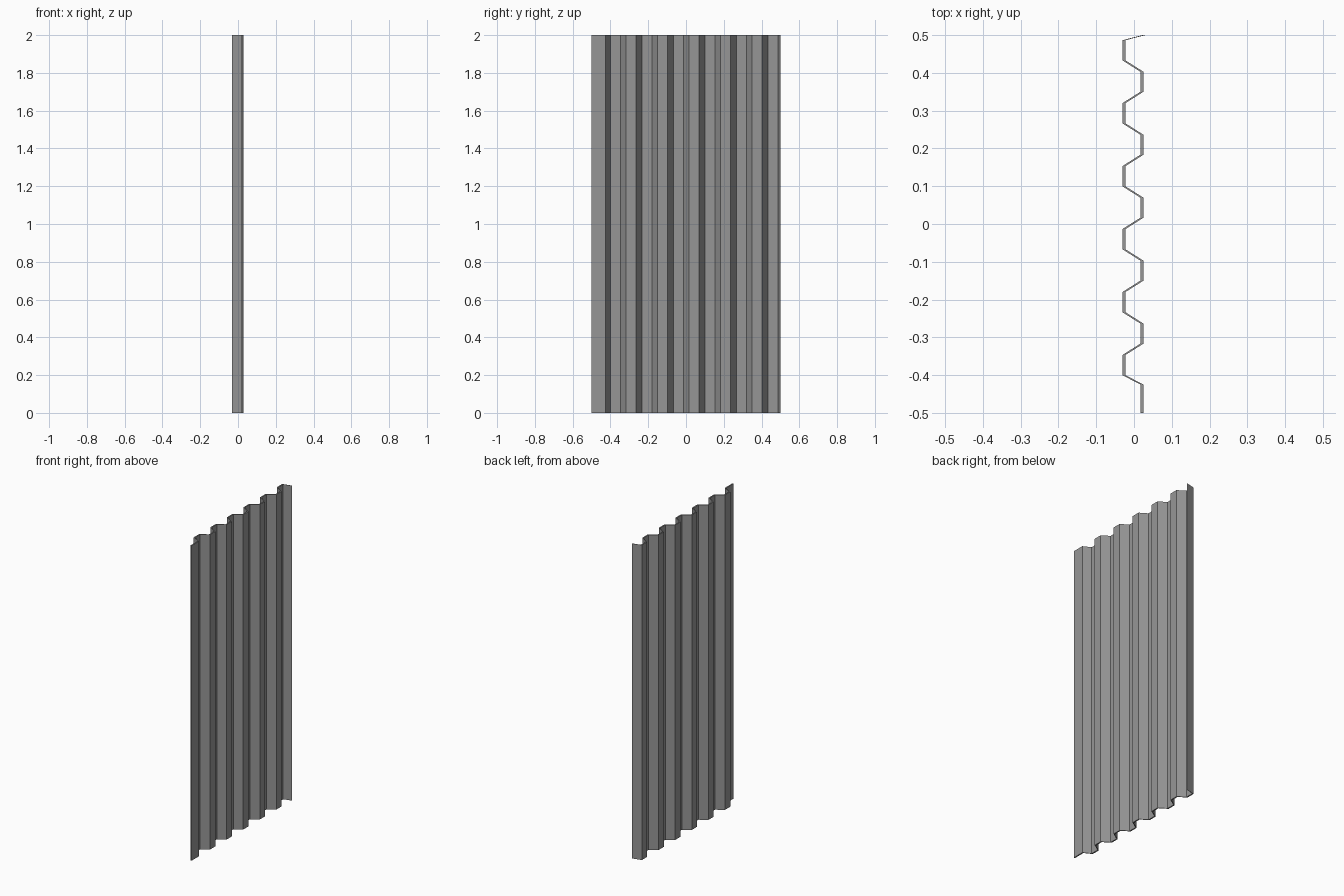
import bpy, bmesh
from mathutils import Vector

if "Cube" in bpy.data.objects:
    bpy.data.objects.remove(bpy.data.objects["Cube"])

HEIGHT = 2.0
THICK = 0.008          # sheet thickness, measured along x
LEFT, RIGHT = -0.031, 0.017
PITCH, FLAT = 1 / 6, 0.053

# Corrugated cross-section: a wide starting flat, then repeated trapezoid ribs
path = [(RIGHT, -0.5), (RIGHT, -0.425)]
for i in range(6):
    y = -0.4 + i * PITCH
    path += [(LEFT, y), (LEFT, y + FLAT)]
    if i < 5:
        path += [(RIGHT, y + PITCH / 2), (RIGHT, y + PITCH / 2 + FLAT)]
path.append((0.022, 0.5))  # closing lip

# Thin strip between the path and its shifted copy, extruded upward
bm = bmesh.new()
back = [bm.verts.new((x, y, 0)) for x, y in path]
front = [bm.verts.new((x + THICK, y, 0)) for x, y in path]
for i in range(len(path) - 1):
    bm.faces.new((back[i], front[i], front[i + 1], back[i + 1]))
geo = bmesh.ops.extrude_face_region(bm, geom=bm.faces[:], use_keep_orig=True)
top = [g for g in geo["geom"] if isinstance(g, bmesh.types.BMVert)]
bmesh.ops.translate(bm, verts=top, vec=Vector((0, 0, HEIGHT)))
bmesh.ops.recalc_face_normals(bm, faces=bm.faces[:])

mesh = bpy.data.meshes.new("corrugated_sheet")
bm.to_mesh(mesh)
bm.free()
sheet = bpy.data.objects.new("corrugated_sheet", mesh)
bpy.context.collection.objects.link(sheet)

# Dark grey metal
metal = bpy.data.materials.new("dark_metal")
metal.diffuse_color = (0.305, 0.305, 0.305, 1)
metal.use_nodes = True
metal.node_tree.nodes["Principled BSDF"].inputs["Base Color"].default_value = metal.diffuse_color
mesh.materials.append(metal)
